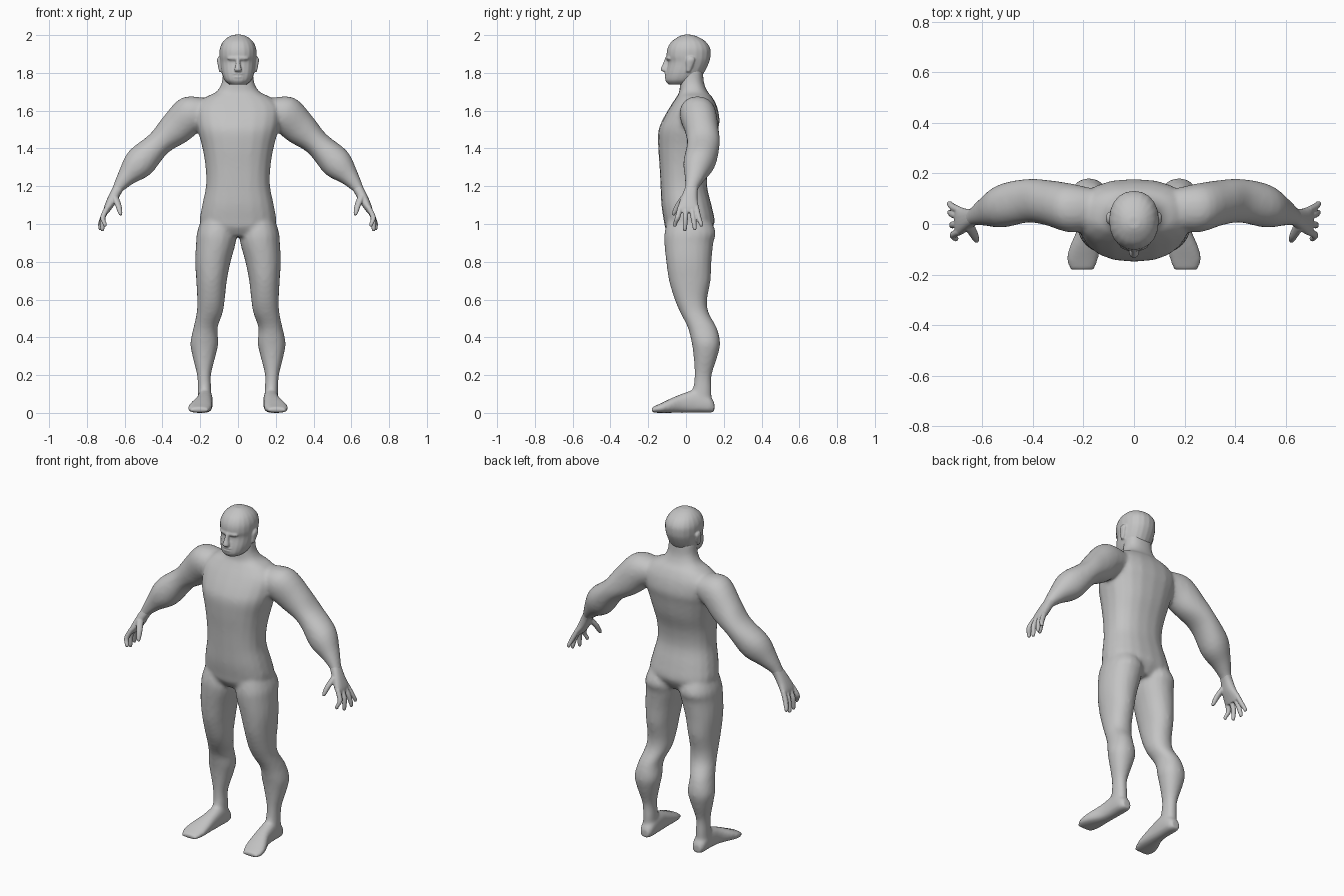
import bpy, bmesh, math
from mathutils import Matrix

skin = bpy.data.materials.new("skin_grey")
skin.diffuse_color = (0.55, 0.55, 0.55, 1)
SIDES, STEPS = 20, 4


def spline(a, b, c, d, t):
    return 0.5 * (2*b + (c - a)*t + (2*a - 5*b + 4*c - d)*t*t + (3*b - a - 3*c + d)*t**3)


def loft(bm, rings, p=2.0, side=1, matrix=Matrix()):
    """Closed tube through rings of (x, y, z, half_width, half_depth, tilt)."""
    rings = [tuple(r) + (0,) * (6 - len(r)) for r in rings]
    last = len(rings) - 1
    smooth = []
    for i in range(last):
        four = [rings[max(0, min(last, i + k))] for k in (-1, 0, 1, 2)]
        smooth += [[spline(*v, s / STEPS) for v in zip(*four)] for s in range(STEPS)]
    smooth.append(rings[-1])
    loops = []
    for x, y, z, a, b, tilt in smooth:
        t = math.radians(tilt)
        loop = []
        for k in range(SIDES):
            ang = 2 * math.pi * k / SIDES
            c, s = math.cos(ang), math.sin(ang)
            u = a * math.copysign(abs(c) ** (2 / p), c)
            v = b * math.copysign(abs(s) ** (2 / p), s)
            co = matrix @ Matrix.Translation((x, y, z)) @ Matrix.Rotation(-t, 4, 'Y')
            vert = bm.verts.new(co @ Matrix.Translation((u, v, 0)).translation)
            vert.co.x *= side
            loop.append(vert)
        loops.append(loop)
    for lo, hi in zip(loops, loops[1:]):
        for k in range(SIDES):
            n = (k + 1) % SIDES
            bm.faces.new((lo[k], lo[n], hi[n], hi[k]))
    bm.faces.new(loops[0][::-1])
    bm.faces.new(loops[-1])


def upright(rows):
    """Rows of (x, z, half_width, y_front, y_back) to horizontal rings."""
    return [(x, (f + b) / 2, z, a, (b - f) / 2) for x, z, a, f, b in rows]


def finish(bm, name, voxel, iterations):
    """Fuse overlapping volumes into one soft skin."""
    bmesh.ops.recalc_face_normals(bm, faces=bm.faces)
    mesh = bpy.data.meshes.new(name)
    bm.to_mesh(mesh)
    bm.free()
    mesh.materials.append(skin)
    for poly in mesh.polygons:
        poly.use_smooth = True
    ob = bpy.data.objects.new(name, mesh)
    bpy.context.collection.objects.link(ob)
    fuse = ob.modifiers.new("fuse", 'REMESH')
    fuse.mode = 'VOXEL'
    fuse.voxel_size = voxel
    fuse.use_smooth_shade = True
    soften = ob.modifiers.new("soften", 'SMOOTH')
    soften.factor = 0.5
    soften.iterations = iterations
    return ob


body = bmesh.new()

# torso and neck
loft(body, upright([
    (0, 0.935, 0.08, -0.08, 0.11), (0, 0.98, 0.18, -0.11, 0.14),
    (0, 1.02, 0.202, -0.118, 0.152), (0, 1.10, 0.19, -0.13, 0.135),
    (0, 1.20, 0.17, -0.135, 0.112), (0, 1.30, 0.172, -0.14, 0.12),
    (0, 1.40, 0.188, -0.147, 0.15), (0, 1.49, 0.212, -0.147, 0.168),
    (0, 1.55, 0.225, -0.125, 0.178), (0, 1.62, 0.225, -0.085, 0.165),
    (0, 1.67, 0.175, -0.052, 0.14), (0, 1.70, 0.115, -0.036, 0.115),
    (0, 1.75, 0.086, -0.032, 0.095), (0, 1.82, 0.08, -0.03, 0.09)]), p=2.4)

for side in (1, -1):
    # leg
    loft(body, upright([
        (0.10, 1.05, 0.085, -0.09, 0.115), (0.113, 0.96, 0.103, -0.113, 0.157),
        (0.117, 0.90, 0.105, -0.115, 0.145), (0.133, 0.80, 0.094, -0.105, 0.135),
        (0.14, 0.70, 0.081, -0.09, 0.13), (0.143, 0.60, 0.073, -0.06, 0.112),
        (0.15, 0.53, 0.069, -0.03, 0.12), (0.172, 0.45, 0.064, 0.01, 0.163),
        (0.178, 0.37, 0.074, 0.03, 0.181), (0.18, 0.30, 0.061, 0.04, 0.167),
        (0.18, 0.20, 0.037, 0.045, 0.136), (0.177, 0.12, 0.036, 0.035, 0.136),
        (0.178, 0.03, 0.038, 0.01, 0.135)]), p=2.15, side=side)
    # foot, lofted from heel to toes
    loft(body, [
        (0.175, 0.030, -0.15, 0.026, 0.030), (0.175, 0.045, -0.12, 0.040, 0.045),
        (0.175, 0.060, -0.05, 0.042, 0.060), (0.180, 0.051, 0.02, 0.045, 0.051),
        (0.195, 0.036, 0.09, 0.060, 0.036), (0.204, 0.024, 0.14, 0.063, 0.024),
        (0.205, 0.015, 0.182, 0.048, 0.014)],
        p=2.5, side=side, matrix=Matrix.Rotation(math.pi / 2, 4, 'X'))
    # arm from shoulder to wrist
    loft(body, [
        (0.16, 0.06, 1.60, 0.07, 0.08, 75), (0.25, 0.063, 1.58, 0.10, 0.097, 62),
        (0.335, 0.083, 1.50, 0.090, 0.090, 46), (0.42, 0.092, 1.425, 0.069, 0.087, 46),
        (0.52, 0.072, 1.325, 0.084, 0.086, 46), (0.59, 0.05, 1.25, 0.052, 0.057, 42),
        (0.635, 0.03, 1.19, 0.030, 0.036, 35), (0.65, 0.022, 1.16, 0.025, 0.038, 30)],
        p=2.1, side=side)
finish(body, "body", 0.01, 8)

# hands
for side, label in ((1, "left"), (-1, "right")):
    hand = bmesh.new()
    loft(hand, [
        (0.627, 0.033, 1.20, 0.028, 0.034, 35), (0.645, 0.024, 1.17, 0.027, 0.037, 32),
        (0.668, 0.015, 1.125, 0.026, 0.046, 30), (0.69, 0.012, 1.085, 0.020, 0.056, 25),
        (0.70, 0.013, 1.06, 0.013, 0.052, 20)], p=2.4, side=side)
    # fingers: base y, tip x, tip y, tip z
    for by, tx, ty, tz in ((-0.03, 0.705, -0.058, 0.985), (0.0, 0.718, -0.006, 0.963),
                           (0.03, 0.728, 0.046, 0.967), (0.054, 0.73, 0.08, 0.985)):
        loft(hand, [
            (0.69, by, 1.09, 0.014, 0.014, 25), (0.716, (by + ty) / 2, 1.035, 0.014, 0.014, 12),
            (tx, ty, tz + 0.014, 0.011, 0.011), (tx, ty, tz, 0.006, 0.006)], side=side)
    # thumb
    loft(hand, [
        (0.655, -0.003, 1.15, 0.020, 0.022), (0.634, -0.04, 1.10, 0.017, 0.018),
        (0.624, -0.061, 1.06, 0.012, 0.013), (0.621, -0.066, 1.045, 0.006, 0.006)], side=side)
    finish(hand, label + "_hand", 0.004, 3)

# head
head = bmesh.new()
loft(head, upright([
    (0, 1.738, 0.045, -0.092, 0.03), (0, 1.76, 0.070, -0.109, 0.065),
    (0, 1.80, 0.086, -0.107, 0.095), (0, 1.855, 0.094, -0.096, 0.122),
    (0, 1.89, 0.098, -0.103, 0.13), (0, 1.93, 0.096, -0.098, 0.128),
    (0, 1.965, 0.080, -0.077, 0.105), (0, 1.99, 0.052, -0.042, 0.065),
    (0, 2.002, 0.022, -0.015, 0.028)]), p=2.15)
# nose
loft(head, [(0, -0.102, 1.805, 0.016, 0.012), (0, -0.114, 1.816, 0.020, 0.021),
            (0, -0.106, 1.85, 0.012, 0.016), (0, -0.098, 1.885, 0.010, 0.010)])
# brow
loft(head, [(0, -0.084, 1.866, 0.045, 0.016), (0, -0.086, 1.877, 0.058, 0.021),
            (0, -0.084, 1.89, 0.045, 0.017)])
# lips
for z in (1.779, 1.795):
    loft(head, [(0, -0.098, z - 0.007, 0.022, 0.010), (0, -0.100, z, 0.031, 0.014),
                (0, -0.098, z + 0.006, 0.022, 0.010)])
# ears
for side in (1, -1):
    loft(head, [(0.093, 0.012, 1.805, 0.007, 0.010), (0.097, 0.018, 1.835, 0.009, 0.018),
                (0.101, 0.024, 1.868, 0.010, 0.023), (0.099, 0.026, 1.885, 0.006, 0.014)],
         side=side)
finish(head, "head", 0.005, 3)
